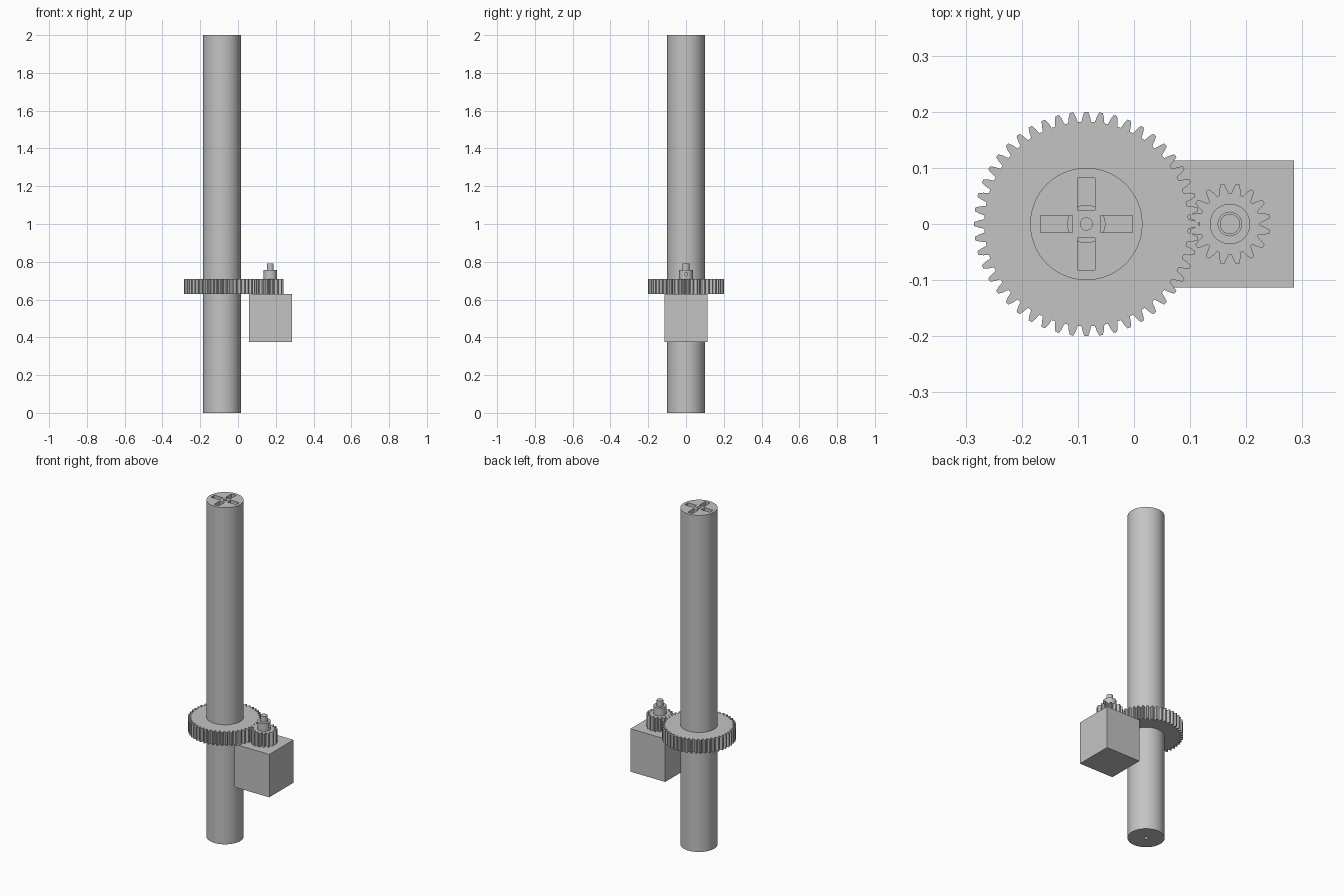
import bpy, bmesh, math
from mathutils import Matrix

cube = bpy.data.objects.get("Cube")
if cube:
    bpy.data.objects.remove(cube, do_unlink=True)

grey = bpy.data.materials.new("plain grey")
grey.use_nodes = True
colour = (0.55, 0.55, 0.55, 1)
grey.diffuse_color = colour
grey.node_tree.nodes["Principled BSDF"].inputs["Base Color"].default_value = colour

POST_X, PINION_X = -0.085, 0.171
GEAR_Z, GEAR_TOP = 0.63, 0.71
MODULE = 0.008


def finish(name, bm):
    bmesh.ops.recalc_face_normals(bm, faces=bm.faces)
    mesh = bpy.data.meshes.new(name)
    bm.to_mesh(mesh)
    bm.free()
    mesh.materials.append(grey)
    obj = bpy.data.objects.new(name, mesh)
    bpy.context.collection.objects.link(obj)
    return obj


def cylinder(name, x, r, z0, z1, sides=64):
    bm = bmesh.new()
    bmesh.ops.create_cone(bm, cap_ends=True, segments=sides, radius1=r, radius2=r,
                          depth=z1 - z0, matrix=Matrix.Translation((x, 0, (z0 + z1) / 2)))
    return finish(name, bm)


def box(name, size, centre):
    bm = bmesh.new()
    bmesh.ops.create_cube(bm, size=1, matrix=Matrix.Translation(centre) @ Matrix.Diagonal((*size, 1)))
    return finish(name, bm)


def gear(name, x, teeth, phase):
    """Spur gear extruded from a tooth outline."""
    pitch = MODULE * teeth / 2
    # (radius, half width along the arc) up one flank of a tooth
    flank = [(pitch - 1.25 * MODULE, 0.0085), (pitch, 0.0063),
             (pitch + 0.6 * MODULE, 0.0045), (pitch + MODULE, 0.0032)]
    bm = bmesh.new()
    ring = []
    for i in range(teeth):
        mid = phase + 2 * math.pi * i / teeth
        for side, points in ((-1, flank), (1, flank[::-1])):
            for r, half in points:
                a = mid + side * half / r
                ring.append(bm.verts.new((x + r * math.cos(a), r * math.sin(a), GEAR_Z)))
    base = bm.faces.new(ring)
    top = bmesh.ops.extrude_face_region(bm, geom=[base], use_keep_orig=True)
    bmesh.ops.translate(bm, vec=(0, 0, GEAR_TOP - GEAR_Z),
                        verts=[v for v in top["geom"] if isinstance(v, bmesh.types.BMVert)])
    return finish(name, bm)


def cut(obj, cutter):
    mod = obj.modifiers.new("cut", "BOOLEAN")
    mod.operation, mod.solver, mod.object = "DIFFERENCE", "EXACT", cutter
    bpy.context.view_layer.objects.active = obj
    bpy.ops.object.modifier_apply(modifier=mod.name)
    bpy.data.objects.remove(cutter, do_unlink=True)


# Post with four radial slots and a small centre hole at each end
post = cylinder("post", POST_X, 0.1, 0, 2, 96)
for i in range(4):
    a = math.pi / 2 * i
    size = (0.057, 0.031, 0.1) if i % 2 == 0 else (0.031, 0.057, 0.1)
    cut(post, box("slot_cutter", size,
                  (POST_X + 0.0535 * math.cos(a), 0.0535 * math.sin(a), 2)))
cut(post, cylinder("top_hole_cutter", POST_X, 0.0107, 1.95, 2.05, 32))
cut(post, cylinder("bottom_hole_cutter", POST_X, 0.0107, -0.05, 0.05, 32))

# Round core seen at the inner ends of the slots
core = cylinder("slot_core", POST_X, 0.034, 1.94, 1.975)
cut(core, cylinder("core_hole_cutter", POST_X, 0.0107, 1.93, 2.05, 32))

# Meshing gears
large_gear = gear("large_gear", POST_X, 48, 0)
small_gear = gear("small_gear", PINION_X, 16, math.pi / 16)

# Pinion hub with shaft bore and set screw hole
hub = cylinder("pinion_hub", PINION_X, 0.036, GEAR_TOP - 0.01, 0.757)
cut(hub, cylinder("bore_cutter", PINION_X, 0.021, 0.715, 0.8, 48))
bm = bmesh.new()
bmesh.ops.create_cone(bm, cap_ends=True, segments=24, radius1=0.009, radius2=0.009, depth=0.06,
                      matrix=Matrix.Translation((PINION_X + 0.045, 0, 0.734))
                      @ Matrix.Rotation(math.pi / 2, 4, "Y"))
cut(hub, finish("screw_hole_cutter", bm))
shaft = cylinder("motor_shaft", PINION_X, 0.018, 0.6, 0.79, 48)

# Motor housing
box("motor_housing", (0.228, 0.227, 0.255), (PINION_X, 0, 0.5025))

# Smooth the round parts
bpy.ops.object.select_all(action="DESELECT")
for obj in (post, core, hub, shaft):
    obj.select_set(True)
bpy.context.view_layer.objects.active = post
bpy.ops.object.shade_smooth_by_angle(angle=math.radians(30))
